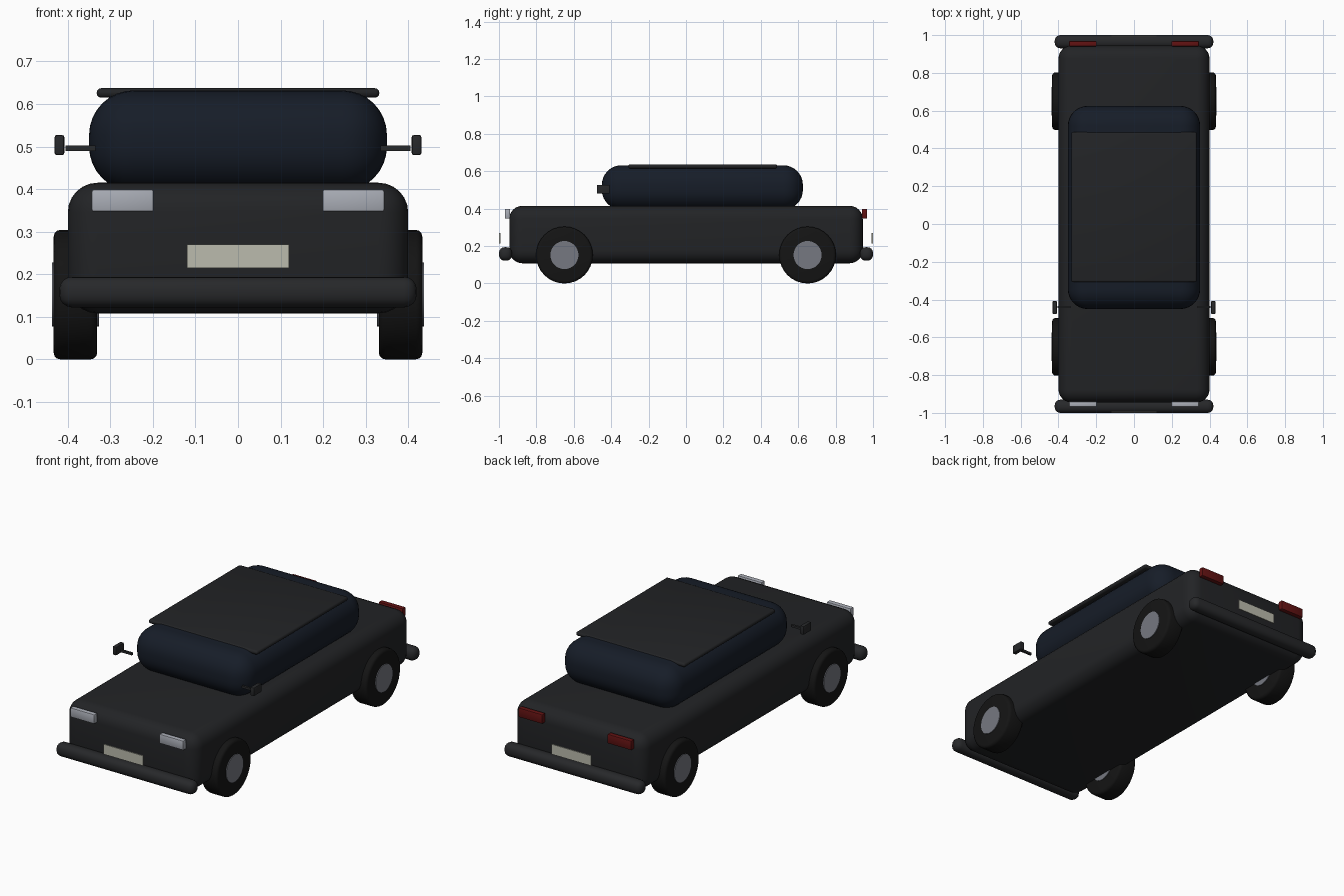
import bpy, math

if "Cube" in bpy.data.objects:
    bpy.data.objects.remove(bpy.data.objects["Cube"])


def material(name, rgb):
    m = bpy.data.materials.new(name)
    m.diffuse_color = (*rgb, 1)
    m.use_nodes = True
    m.node_tree.nodes["Principled BSDF"].inputs["Base Color"].default_value = m.diffuse_color
    return m


PAINT = material("dark_paint", (0.016, 0.017, 0.019))
GLASS = material("dark_glass", (0.008, 0.012, 0.021))
RUBBER = material("rubber", (0.007, 0.007, 0.007))
TRIM = material("dark_trim", (0.02, 0.021, 0.023))
METAL = material("hub_metal", (0.18, 0.19, 0.22))
LAMP = material("lamp_white", (0.4, 0.42, 0.47))
RED = material("lamp_red", (0.12, 0.006, 0.006))
PLATE = material("plate_cream", (0.5, 0.5, 0.42))


def finish(o, name, mat, bevel, segments):
    o.name = name
    o.data.materials.append(mat)
    if bevel:
        b = o.modifiers.new("bevel", "BEVEL")
        b.width, b.segments, b.limit_method = bevel, segments, "ANGLE"
        b.angle_limit = math.radians(40)
        bpy.ops.object.modifier_apply(modifier=b.name)
    bpy.ops.object.shade_smooth_by_angle(angle=math.radians(35))
    return o


def box(name, x, y, z, mat, bevel=0.0, segments=3):
    """Rounded box from (min, max) pairs."""
    mid = [(a + b) / 2 for a, b in (x, y, z)]
    bpy.ops.mesh.primitive_cube_add(size=1, location=mid)
    o = bpy.context.object
    o.scale = [abs(b - a) for a, b in (x, y, z)]
    bpy.ops.object.transform_apply(location=False, rotation=False, scale=True)
    return finish(o, name, mat, bevel, segments)


def disc(name, x, y, z, radius, width, mat, bevel=0.0):
    """Cylinder with its axis along x."""
    bpy.ops.mesh.primitive_cylinder_add(vertices=32, radius=radius, depth=width,
                                        location=(x, y, z), rotation=(0, math.pi / 2, 0))
    return finish(bpy.context.object, name, mat, bevel, 3)


# Body, cabin and roof panel
box("body", (-0.40, 0.40), (-0.945, 0.945), (0.108, 0.415), PAINT, 0.07, 6)
box("cabin", (-0.35, 0.35), (-0.45, 0.625), (0.395, 0.632), GLASS, 0.105, 8)
box("roof_panel", (-0.332, 0.332), (-0.308, 0.487), (0.615, 0.637), PAINT, 0.01, 3)

# Bumpers, number plates and lamps at both ends
for end, s, lamp_mat in (("front", -1, LAMP), ("rear", 1, RED)):
    box(end + "_bumper", (-0.42, 0.42), sorted((s * 0.93, s * 1.0)), (0.122, 0.194), TRIM, 0.03, 4)
    box(end + "_plate", (-0.12, 0.12), sorted((s * 0.993, s * 0.999)), (0.215, 0.27), PLATE)
    for side, k in (("left", -1), ("right", 1)):
        box(f"{end}_lamp_{side}", sorted((k * 0.198, k * 0.344)),
            sorted((s * 0.94, s * 0.968)), (0.347, 0.399), lamp_mat, 0.005, 2)

# Wheels with hubs, and door mirrors
for side, k in (("left", -1), ("right", 1)):
    for end, y in (("front", -0.65), ("rear", 0.65)):
        disc(f"{end}_tyre_{side}", k * 0.382, y, 0.152, 0.152, 0.102, RUBBER, 0.015)
        disc(f"{end}_hub_{side}", k * 0.382, y, 0.152, 0.075, 0.11, METAL)
    box("mirror_arm_" + side, sorted((k * 0.335, k * 0.405)), (-0.446, -0.434), (0.49, 0.502), TRIM)
    box("mirror_head_" + side, sorted((k * 0.408, k * 0.431)), (-0.477, -0.408), (0.48, 0.527), TRIM, 0.005, 2)
